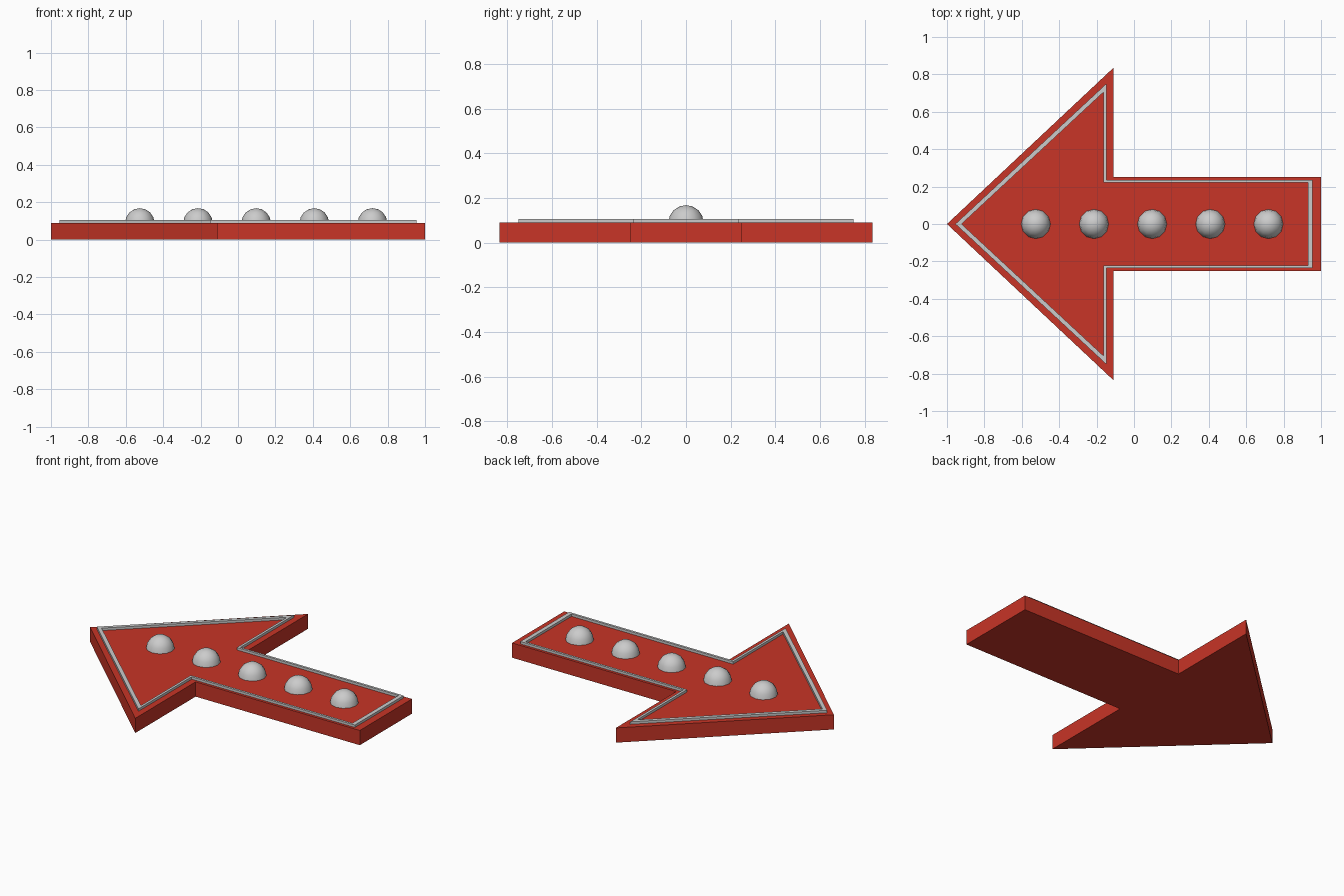
import bpy, bmesh, math

if "Cube" in bpy.data.objects:
    bpy.data.objects.remove(bpy.data.objects["Cube"])

TOP = 0.09

def mirrored(half):
    """Close a half outline (tip first) by mirroring it across y = 0."""
    return [(x, -y) for x, y in half] + [(x, y) for x, y in reversed(half) if y > 0]

def finish(name, bm):
    bmesh.ops.recalc_face_normals(bm, faces=bm.faces)
    mesh = bpy.data.meshes.new(name)
    bm.to_mesh(mesh)
    bm.free()
    obj = bpy.data.objects.new(name, mesh)
    bpy.context.collection.objects.link(obj)
    return obj

def extrude_up(bm, faces, height):
    geom = bmesh.ops.extrude_face_region(bm, geom=faces)["geom"]
    verts = [g for g in geom if isinstance(g, bmesh.types.BMVert)]
    bmesh.ops.translate(bm, verts=verts, vec=(0, 0, height))

# Arrow-shaped board
red = bpy.data.materials.new("red_paint")
red.diffuse_color = (0.58, 0.035, 0.02, 1)
red.use_nodes = True
red.node_tree.nodes["Principled BSDF"].inputs["Base Color"].default_value = red.diffuse_color
bm = bmesh.new()
outline = mirrored([(-1, 0), (-0.11, 0.835), (-0.11, 0.252), (1, 0.252)])
extrude_up(bm, [bm.faces.new([bm.verts.new((x, y, 0)) for x, y in outline])], TOP)
board = finish("arrow_board", bm)
board.data.materials.append(red)

# Raised trim following the outline
outer = mirrored([(-0.955, 0), (-0.148, 0.75), (-0.148, 0.236), (0.955, 0.236)])
inner = mirrored([(-0.922, 0), (-0.163, 0.705), (-0.163, 0.222), (0.93, 0.222)])
bm = bmesh.new()
a, b = ([bm.verts.new((x, y, TOP)) for x, y in ring] for ring in (outer, inner))
n = len(a)
strip = [bm.faces.new((a[i], a[(i + 1) % n], b[(i + 1) % n], b[i])) for i in range(n)]
extrude_up(bm, strip, 0.015)
finish("trim", bm)

# Row of lamp domes
for i in range(5):
    bm = bmesh.new()
    bmesh.ops.create_uvsphere(bm, u_segments=12, v_segments=8, radius=0.079)
    bmesh.ops.delete(bm, geom=[v for v in bm.verts if v.co.z < -0.001], context='VERTS')
    for f in bm.faces:
        f.smooth = True
    dome = finish(f"lamp_dome_{i + 1}", bm)
    dome.location = (-0.525 + 0.311 * i, 0, TOP - 0.001)
